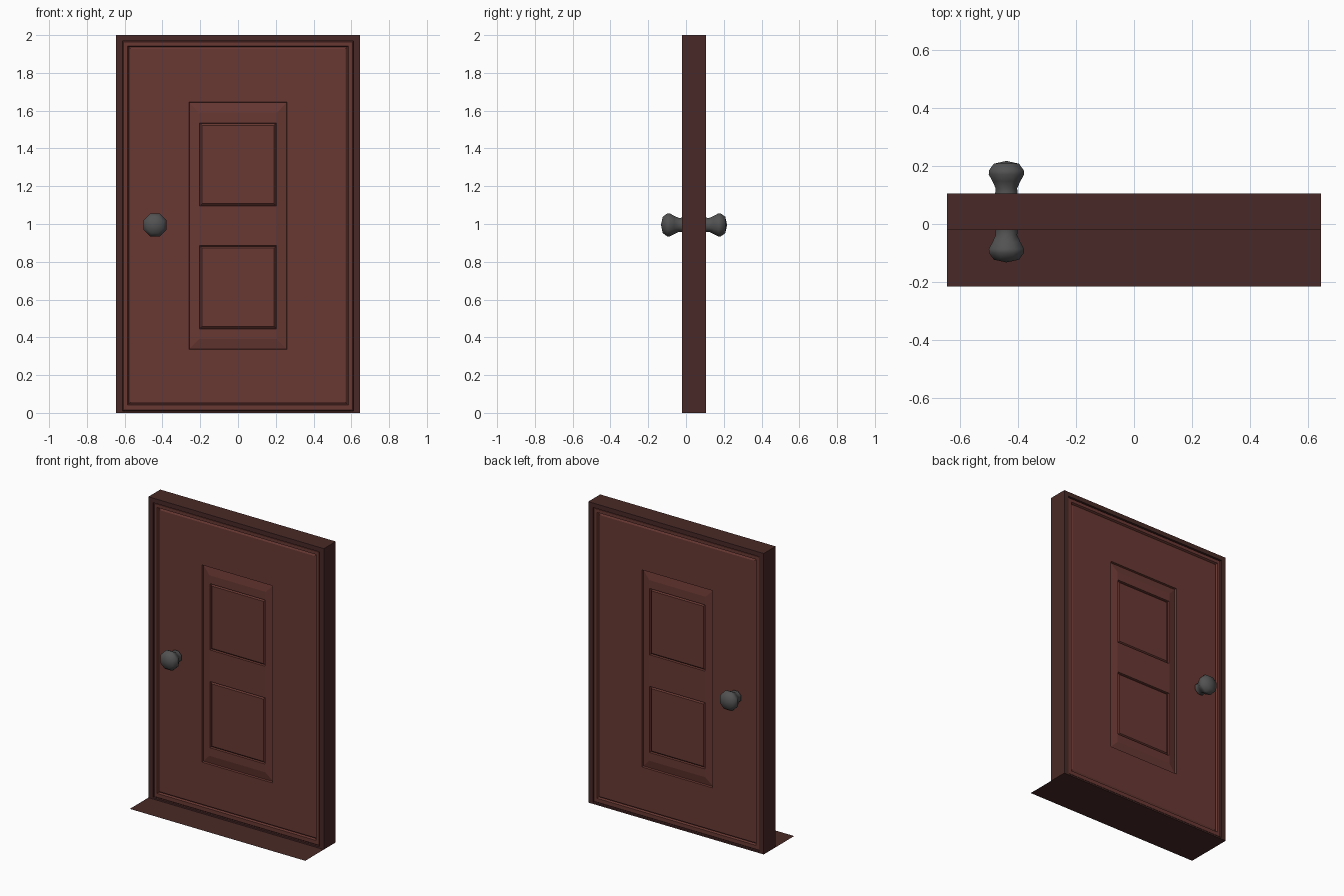
import bpy, bmesh, math
from mathutils import Matrix

if "Cube" in bpy.data.objects:
    bpy.data.objects.remove(bpy.data.objects["Cube"])

MID_Y = 0.0425      # centre plane of the door slab
HALF = 0.0625       # half thickness


def material(name, rgb):
    m = bpy.data.materials.new(name)
    m.diffuse_color = (*rgb, 1)
    m.use_nodes = True
    m.node_tree.nodes["Principled BSDF"].inputs["Base Color"].default_value = m.diffuse_color
    return m


door_red = material("door_red", (0.14, 0.04, 0.033))
frame_brown = material("frame_brown", (0.066, 0.023, 0.02))
knob_grey = material("knob_grey", (0.085, 0.085, 0.085))


def finish(bm, name, mat, mirror=True):
    bmesh.ops.remove_doubles(bm, verts=bm.verts, dist=1e-5)
    me = bpy.data.meshes.new(name)
    bm.to_mesh(me)
    bm.free()
    me.materials.append(mat)
    ob = bpy.data.objects.new(name, me)
    bpy.context.collection.objects.link(ob)
    ob.location.y = MID_Y
    if mirror:  # same detail on the back
        mod = ob.modifiers.new("both_sides", 'MIRROR')
        mod.use_axis = (False, True, False)
        mod.merge_threshold = 1e-4
    return ob


def quad(bm, pts):
    bm.faces.new([bm.verts.new(p) for p in pts])


def corners(half_w, z0, z1, depth):
    y = -HALF + depth
    return [(-half_w, y, z0), (half_w, y, z0), (half_w, y, z1), (-half_w, y, z1)]


def rings(bm, steps, fill=False):
    """Join successive rectangles (half width, z0, z1, depth) inwards."""
    loops = [corners(*s) for s in steps]
    for a, b in zip(loops, loops[1:]):
        for i in range(4):
            j = (i + 1) % 4
            quad(bm, (a[i], a[j], b[j], b[i]))
    if fill:
        quad(bm, loops[-1])


# Frame: outer sides, front border and inner lip
bm = bmesh.new()
rings(bm, [(0.645, 0, 2, HALF), (0.645, 0, 2, 0),
           (0.612, 0.010, 1.970, 0), (0.612, 0.010, 1.970, 0.014)])
finish(bm, "frame", frame_brown)

# Door leaf: edge moulding, flat face, sunken bevelled panel
bm = bmesh.new()
rings(bm, [(0.612, 0.010, 1.970, 0.014), (0.606, 0.016, 1.964, 0.006),
           (0.584, 0.042, 1.942, 0.006), (0.578, 0.048, 1.936, 0.018),
           (0.568, 0.058, 1.926, 0.012),
           (0.260, 0.335, 1.645, 0.012), (0.257, 0.338, 1.642, 0.024),
           (0.207, 0.390, 1.590, 0.014)])

# Panel centre: a grid with two openings
openings = [(0.445, 0.885), (1.095, 1.535)]
xs = [-0.207, -0.203, 0.203, 0.207]
zs = [0.39, 0.445, 0.885, 1.095, 1.535, 1.59]
yc = -HALF + 0.014
for i in range(3):
    for k in range(5):
        if i == 1 and k in (1, 3):
            continue
        quad(bm, ((xs[i], yc, zs[k]), (xs[i + 1], yc, zs[k]),
                  (xs[i + 1], yc, zs[k + 1]), (xs[i], yc, zs[k + 1])))

# Two small raised fields inside grooves
for z0, z1 in openings:
    rings(bm, [(0.203, z0, z1, 0.014), (0.200, z0 + .003, z1 - .003, 0.026),
               (0.190, z0 + .013, z1 - .013, 0.016)], fill=True)
finish(bm, "door_leaf", door_red)

# Knobs: low-sided lathe around the y axis, (radius, distance from door face)
profile = [(0.042, 0), (0.040, 0.018), (0.052, 0.042), (0.066, 0.066),
           (0.065, 0.080), (0.047, 0.103), (0, 0.1125)]
SIDES = 8
bm = bmesh.new()
loops = []
for r, d in profile[:-1]:
    loops.append([bm.verts.new((r * math.cos(a), -HALF - d, r * math.sin(a)))
                  for a in [(n + 0.5) * math.tau / SIDES for n in range(SIDES)]])
tip = bm.verts.new((0, -HALF - profile[-1][1], 0))
for n in range(SIDES):
    m = (n + 1) % SIDES
    for a, b in zip(loops, loops[1:]):
        bm.faces.new((a[n], a[m], b[m], b[n]))
    bm.faces.new((loops[-1][n], loops[-1][m], tip))
bmesh.ops.transform(bm, matrix=Matrix.Translation((-0.44, 0, 0.995)), verts=bm.verts)
for f in bm.faces:
    f.smooth = True
finish(bm, "knobs", knob_grey)

# Thin floor sill in front of the door
bm = bmesh.new()
front, back = -0.215 - MID_Y, -HALF
quad(bm, ((-0.645, front, 0), (0.645, front, 0), (0.645, back, 0), (-0.645, back, 0)))
finish(bm, "floor_sill", frame_brown, mirror=False)
